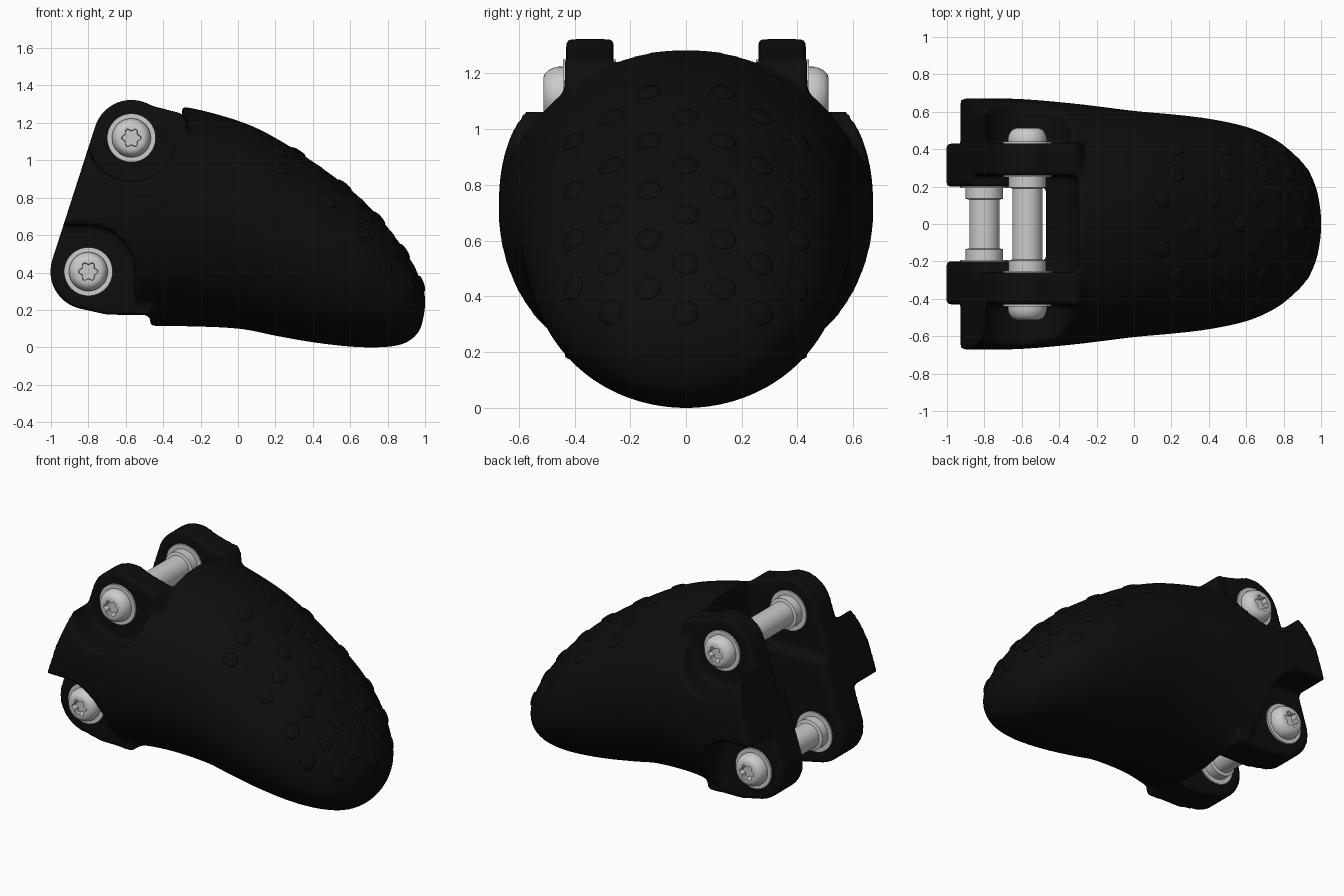
import bpy, bmesh
from math import sin, cos, pi, radians
from mathutils import Vector

if "Cube" in bpy.data.objects:
    bpy.data.objects.remove(bpy.data.objects["Cube"])


def material(name, v):
    mat = bpy.data.materials.new(name)
    mat.diffuse_color = (v, v, v, 1)
    mat.use_nodes = True
    mat.node_tree.nodes["Principled BSDF"].inputs["Base Color"].default_value = mat.diffuse_color
    return mat


black = material("black_rubber", 0.004)
steel = material("pale_steel", 0.6)


def make_object(name, bm, mat=None, closed=True):
    bmesh.ops.recalc_face_normals(bm, faces=bm.faces)
    bm.normal_update()
    if closed and bm.calc_volume(signed=True) < 0:
        bmesh.ops.reverse_faces(bm, faces=bm.faces)
    me = bpy.data.meshes.new(name)
    bm.to_mesh(me)
    bm.free()
    ob = bpy.data.objects.new(name, me)
    bpy.context.collection.objects.link(ob)
    if mat:
        me.materials.append(mat)
    return ob


def smooth(ob, angle):
    bpy.ops.object.select_all(action='DESELECT')
    ob.select_set(True)
    bpy.context.view_layer.objects.active = ob
    bpy.ops.object.shade_smooth_by_angle(angle=radians(angle))


def apply_mod(ob, kind, **settings):
    mod = ob.modifiers.new(kind.lower(), kind)
    for key, val in settings.items():
        setattr(mod, key, val)
    bpy.context.view_layer.update()
    bpy.context.view_layer.objects.active = ob
    bpy.ops.object.modifier_apply(modifier=mod.name)


def boolean(ob, tool, op):
    backup = ob.data.copy()
    for solver in ('EXACT', 'MANIFOLD'):
        apply_mod(ob, 'BOOLEAN', object=tool, operation=op, solver=solver)
        if len(ob.data.vertices) > 500:
            break
        ob.data = backup.copy()
    else:
        raise RuntimeError("cut failed: " + tool.name)
    bpy.data.objects.remove(tool)


def prism(name, pts, y0, y1):
    """Extrude an xz outline from y0 to y1."""
    bm = bmesh.new()
    a = [bm.verts.new((x, y0, z)) for x, z in pts]
    b = [bm.verts.new((x, y1, z)) for x, z in pts]
    n = len(pts)
    bm.faces.new(a[::-1])
    bm.faces.new(b)
    for i in range(n):
        bm.faces.new((a[i], a[(i + 1) % n], b[(i + 1) % n], b[i]))
    return make_object(name, bm)


def arc(c, r, a0, a1, n=20):
    return [(c[0] + r * cos(radians(a0 + (a1 - a0) * i / n)),
             c[1] + r * sin(radians(a0 + (a1 - a0) * i / n))) for i in range(n + 1)]


LOW, UP = (-0.8, 0.405), (-0.57, 1.12)   # pin centres

# Body stations: x, half width, top, bottom, roundness exponent
stations = [(-1.1, .67, 1.30, .13, 2.4), (-.85, .672, 1.30, .12, 2.4), (-.6, .668, 1.30, .115, 2.3),
            (-.3, .642, 1.288, .113, 2), (0, .605, 1.212, .10, 2), (.2, .587, 1.12, .062, 2),
            (.4, .563, .993, .027, 2), (.6, .52, .845, .004, 2), (.75, .455, .70, 0, 2),
            (.86, .37, .563, .012, 2), (.93, .29, .455, .045, 2), (.975, .19, .362, .10, 2),
            (.995, .09, .30, .18, 2), (1.001, .015, .25, .23, 2)]


def catmull(p0, p1, p2, p3, t):
    return [0.5 * (2 * b + (c - a) * t + (2 * a - 5 * b + 4 * c - d) * t * t
                   + (3 * b - a - 3 * c + d) * t ** 3) for a, b, c, d in zip(p0, p1, p2, p3)]


rows = []
for i in range(len(stations) - 1):
    q = [stations[max(0, min(len(stations) - 1, i + k))] for k in (-1, 0, 1, 2)]
    rows += [catmull(*q, j / 5) for j in range(5)]
rows.append(stations[-1])

SEG = 80
bm = bmesh.new()
rings = []
for x, w, top, bot, n in rows:
    ring = []
    for k in range(SEG):
        c, s = cos(2 * pi * (k + .5) / SEG), sin(2 * pi * (k + .5) / SEG)
        y = w * abs(c) ** (2 / n) * (1 if c > 0 else -1)
        z = (top + bot) / 2 + (top - bot) / 2 * abs(s) ** (2 / n) * (1 if s > 0 else -1)
        ring.append(bm.verts.new((x, y, z)))
    rings.append(ring)
for a, b in zip(rings, rings[1:]):
    for k in range(SEG):
        bm.faces.new((a[k], a[(k + 1) % SEG], b[(k + 1) % SEG], b[k]))
bm.faces.new(rings[0])
bm.faces.new(rings[-1][::-1])
body = make_object("fingertip_body", bm, black)

# Side outline of the rear, shared by body and lugs
rear = [(-.47, .172), (-.7, .175)] + arc(LOW, .203, 258, 162.6) + arc(UP, .203, 162.6, 58) + [(-.3, 1.25)]
boolean(body, prism("trim", rear + [(-.3, 1.5), (1.2, 1.5), (1.2, -.2), (-.47, -.2)], -1, 1), 'INTERSECT')

# Hinge lugs
for s in (-1, 1):
    lug = prism("lug", rear + [(-.27, 1.2), (-.27, .4), (-.44, .25)], s * .18, s * .435)
    boolean(body, lug, 'UNION')

# Centre channel: narrow below, wider and deeper around the upper pin
boolean(body, prism("channel", [(-.47, -.3), (-.47, 1.6), (-1.3, 1.6), (-1.3, -.3)], -.2, .2), 'DIFFERENCE')
upper = arc(UP, .27, 0, -65, 10) + [(-.47, .87), (-1.3, .87), (-1.3, 1.6), (-.3, 1.6)]
boolean(body, prism("upper_channel", upper, -.26, .26), 'DIFFERENCE')

# Side recesses around the bolt heads
upper_cut = arc(UP, .235, 0, -180) + [(-.95, 1.12), (-.95, 1.6), (-.335, 1.6)]
lower_cut = [(-1.3, .66)] + arc(LOW, .25, 95, 0) + [(-.55, -.2), (-1.3, -.2)]
for s in (-1, 1):
    for outline in (upper_cut, lower_cut):
        boolean(body, prism("recess", outline, s * .43, s * 1.0), 'DIFFERENCE')

# Soften all the moulded edges
apply_mod(body, 'REMESH', mode='VOXEL', voxel_size=.014)
if not body.data.vertices:
    raise RuntimeError("remesh is empty")
apply_mod(body, 'SMOOTH', factor=.5, iterations=5)
if not body.data.materials:
    body.data.materials.append(black)
smooth(body, 60)

# Raised grip dots over the pad
bm = bmesh.new()
row = 0
z = .34
while z < 1.16:
    for k in range(-3, 4):
        y = k * .27 + (row % 2) * .135
        if abs(y) > .47:
            continue
        hit, loc, nor, _ = body.ray_cast(Vector((2, y, z)), Vector((-1, 0, 0)))
        if not hit or loc.x < -.02:
            continue
        rot = nor.to_track_quat('Z', 'Y').to_matrix().to_4x4()
        rot.translation = loc
        res = bmesh.ops.create_uvsphere(bm, u_segments=20, v_segments=8, radius=1)
        for v in res['verts']:
            v.co = rot @ Vector((v.co.x * .045, v.co.y * .045, v.co.z * .011))
    z += .088
    row += 1
dots = make_object("grip_dots", bm, black)
smooth(dots, 60)


# Hinge pins with collars, washers and domed star-socket heads
def pin(name, centre, inner):
    prof = [(.08, 0), (.08, inner - .07), (.1, inner - .065), (.1, inner - .008), (.13, inner - .008),
            (.13, inner + .005), (.07, inner + .005), (.07, .425), (.13, .425), (.13, .442), (.104, .442),
            (.104, .458), (.1, .475), (.09, .495), (.076, .508), (.062, .512), (.046, .512), (.043, .475)]
    seg = 48
    bm = bmesh.new()
    rings = []
    for i, (r, y) in enumerate(prof):
        star = .007 if i >= len(prof) - 2 else 0
        rings.append([bm.verts.new(((r + star * cos(6 * t)) * cos(t), y, (r + star * cos(6 * t)) * sin(t)))
                      for t in (2 * pi * k / seg for k in range(seg))])
    for a, b in zip(rings, rings[1:]):
        for k in range(seg):
            bm.faces.new((a[k], b[k], b[(k + 1) % seg], a[(k + 1) % seg]))
    bm.faces.new(rings[-1][::-1])
    ob = make_object(name, bm, steel, closed=False)
    ob.location = (centre[0], 0, centre[1])
    apply_mod(ob, 'MIRROR', use_axis=(False, True, False))
    smooth(ob, 35)


pin("upper_hinge_pin", UP, .26)
pin("lower_hinge_pin", LOW, .2)
